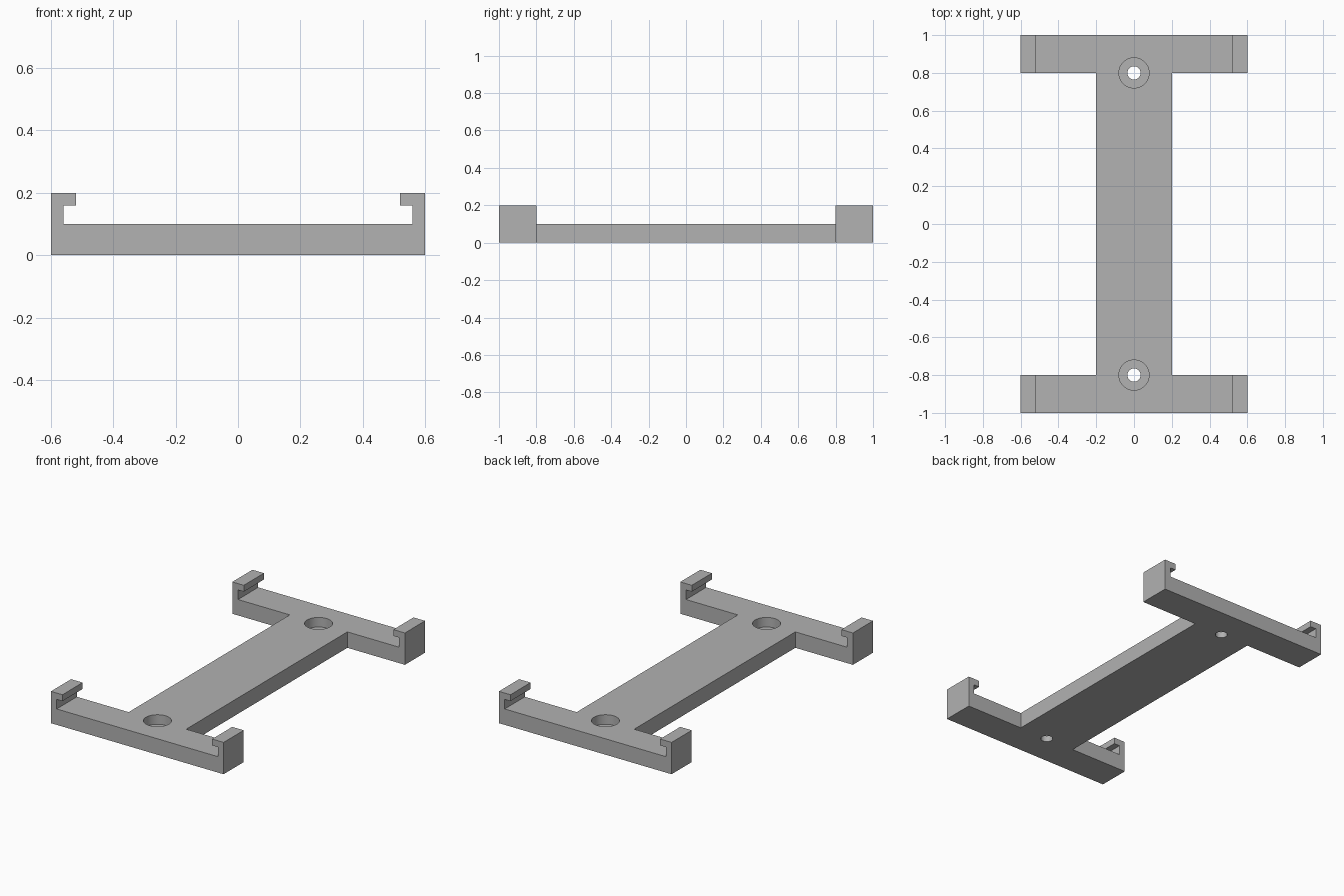
import bpy
import bmesh
import math
from mathutils import Matrix, Vector

cube = bpy.data.objects.get("Cube")
if cube:
    bpy.data.objects.remove(cube, do_unlink=True)

HALF_W, HALF_L = 0.6, 1.0      # overall half width and half length
BAR, BASE, TOP = 0.2, 0.1, 0.2  # bar depth, base thickness, hook height
WALL, LIP = 0.04, 0.08         # hook wall and lip reach
HOLE_Y = 0.8

grey = bpy.data.materials.new("light grey plastic")
grey.use_nodes = True
grey.diffuse_color = (0.445, 0.445, 0.445, 1)
grey.node_tree.nodes["Principled BSDF"].inputs["Base Color"].default_value = grey.diffuse_color


def add_object(name, bm):
    bmesh.ops.recalc_face_normals(bm, faces=bm.faces)
    mesh = bpy.data.meshes.new(name)
    bm.to_mesh(mesh)
    bm.free()
    mesh.materials.append(grey)
    obj = bpy.data.objects.new(name, mesh)
    bpy.context.collection.objects.link(obj)
    return obj


def extrude(name, points, offset):
    """Extrude a closed outline along an offset."""
    bm = bmesh.new()
    face = bm.faces.new([bm.verts.new(p) for p in points])
    ext = bmesh.ops.extrude_face_region(bm, geom=[face])
    verts = [v for v in ext["geom"] if isinstance(v, bmesh.types.BMVert)]
    bmesh.ops.translate(bm, verts=verts, vec=Vector(offset))
    return add_object(name, bm)


def drill(name, radius, y, z0, z1):
    bm = bmesh.new()
    bmesh.ops.create_cone(bm, cap_ends=True, segments=48, radius1=radius, radius2=radius,
                          depth=z1 - z0, matrix=Matrix.Translation((0, y, (z0 + z1) / 2)))
    return add_object(name, bm)


def combine(target, other, operation):
    """Bake a boolean into the target and discard the helper."""
    other.hide_render = True
    mod = target.modifiers.new("combine", "BOOLEAN")
    mod.solver = "EXACT"
    mod.operation = operation
    mod.object = other
    graph = bpy.context.evaluated_depsgraph_get()
    mesh = bpy.data.meshes.new_from_object(target.evaluated_get(graph))
    target.modifiers.clear()
    target.data = mesh
    bpy.data.objects.remove(other, do_unlink=True)


# Central web joining the two end bars
web_half, web_end = 0.2, 0.9
outline = [(-web_half, -web_end, 0), (web_half, -web_end, 0),
           (web_half, web_end, 0), (-web_half, web_end, 0)]
bracket = extrude("mounting_bracket", outline, (0, 0, BASE))

# End bars with an inward hook at each tip
right_half = [(HALF_W, 0), (HALF_W, TOP), (HALF_W - LIP, TOP), (HALF_W - LIP, TOP - WALL),
              (HALF_W - WALL, TOP - WALL), (HALF_W - WALL, BASE)]
profile = right_half + [(-x, z) for x, z in reversed(right_half)]
for y in (-HALF_L, HALF_L - BAR):
    bar = extrude("hooked_bar", [(x, y, z) for x, z in profile], (0, BAR, 0))
    combine(bracket, bar, "UNION")

# Counterbored screw holes
for y in (-HOLE_Y, HOLE_Y):
    combine(bracket, drill("screw_hole", 0.035, y, -0.1, 0.3), "DIFFERENCE")
    combine(bracket, drill("counterbore", 0.08, y, 0.04, 0.3), "DIFFERENCE")

# Tidy coplanar seams, keep hole walls smooth and edges sharp
bm = bmesh.new()
bm.from_mesh(bracket.data)
bmesh.ops.remove_doubles(bm, verts=bm.verts, dist=0.0001)
bmesh.ops.dissolve_limit(bm, angle_limit=math.radians(1), verts=bm.verts, edges=bm.edges)
bmesh.ops.triangulate(bm, faces=[f for f in bm.faces if len(f.verts) > 4])
bm.to_mesh(bracket.data)
bm.free()
bracket.data.name = "mounting_bracket"
bpy.ops.object.select_all(action="DESELECT")
bracket.select_set(True)
bpy.context.view_layer.objects.active = bracket
bpy.ops.object.shade_smooth_by_angle(angle=math.radians(30))
